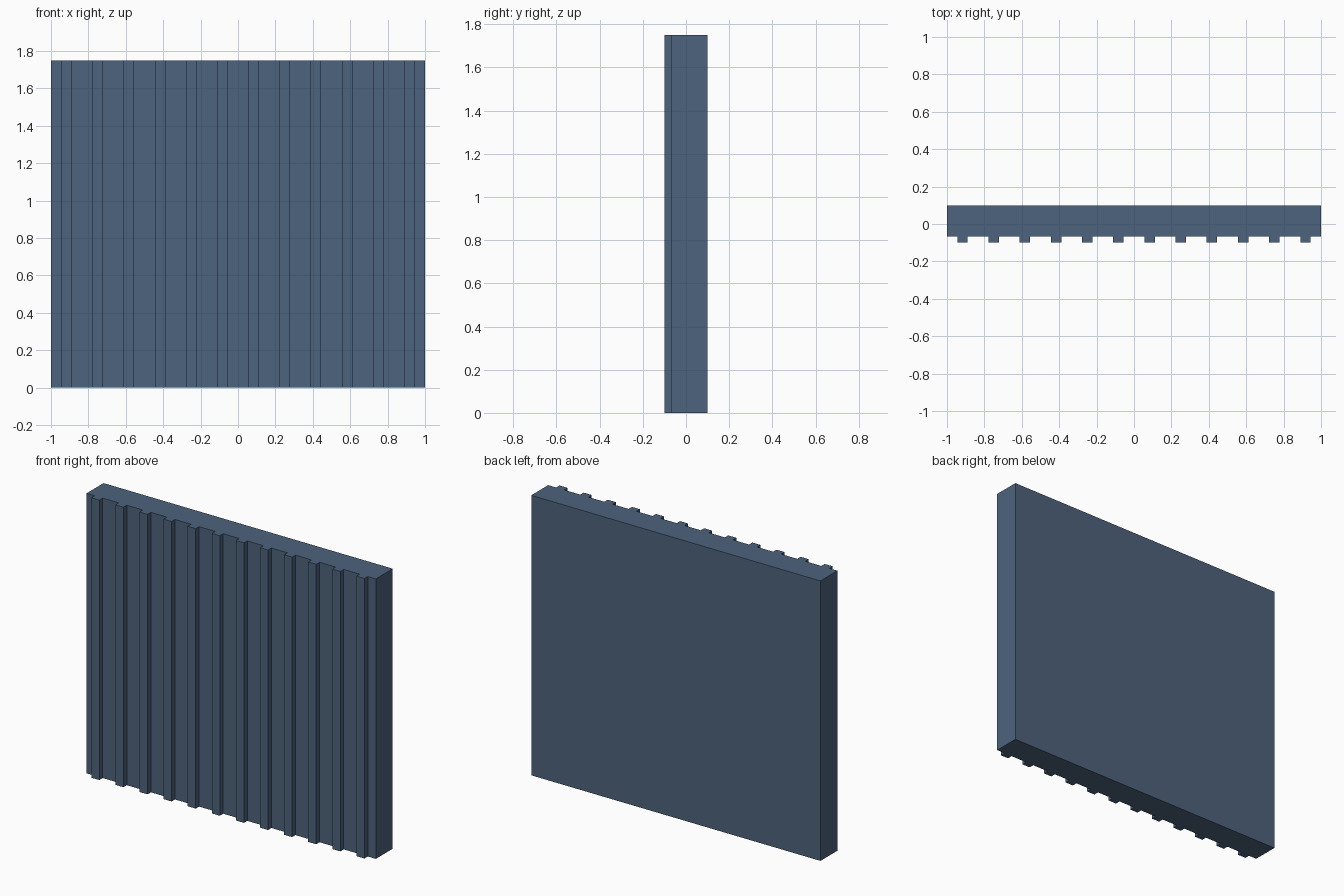
import bpy
import bmesh

if "Cube" in bpy.data.objects:
    bpy.data.objects.remove(bpy.data.objects["Cube"])

WIDTH, HEIGHT = 2.0, 1.75
BACK, FACE, RIB_FRONT = 0.1, -0.067, -0.1
RIBS = 12
PITCH = WIDTH / RIBS
RIB_W = PITCH / 3

paint = bpy.data.materials.new("slate blue paint")
paint.diffuse_color = (0.075, 0.125, 0.205, 1.0)
paint.use_nodes = True
paint.node_tree.nodes["Principled BSDF"].inputs["Base Color"].default_value = paint.diffuse_color

# Ribbed outline seen from above: flat back, evenly spaced ribs on the front
outline = [(-WIDTH / 2, FACE)]
for i in range(RIBS):
    cx = -WIDTH / 2 + PITCH * (i + 0.5)
    left, right = cx - RIB_W / 2, cx + RIB_W / 2
    outline += [(left, FACE), (left, RIB_FRONT), (right, RIB_FRONT), (right, FACE)]
outline += [(WIDTH / 2, FACE), (WIDTH / 2, BACK), (-WIDTH / 2, BACK)]

# Ribbed wall panel: extrude the outline upward
bm = bmesh.new()
base = bm.faces.new([bm.verts.new((x, y, 0)) for x, y in outline])
result = bmesh.ops.extrude_face_region(bm, geom=[base], use_keep_orig=True)
top_verts = [g for g in result["geom"] if isinstance(g, bmesh.types.BMVert)]
bmesh.ops.translate(bm, verts=top_verts, vec=(0, 0, HEIGHT))
bmesh.ops.recalc_face_normals(bm, faces=bm.faces)

mesh = bpy.data.meshes.new("ribbed_wall_panel")
bm.to_mesh(mesh)
bm.free()
mesh.materials.append(paint)
panel = bpy.data.objects.new("ribbed_wall_panel", mesh)
bpy.context.collection.objects.link(panel)
